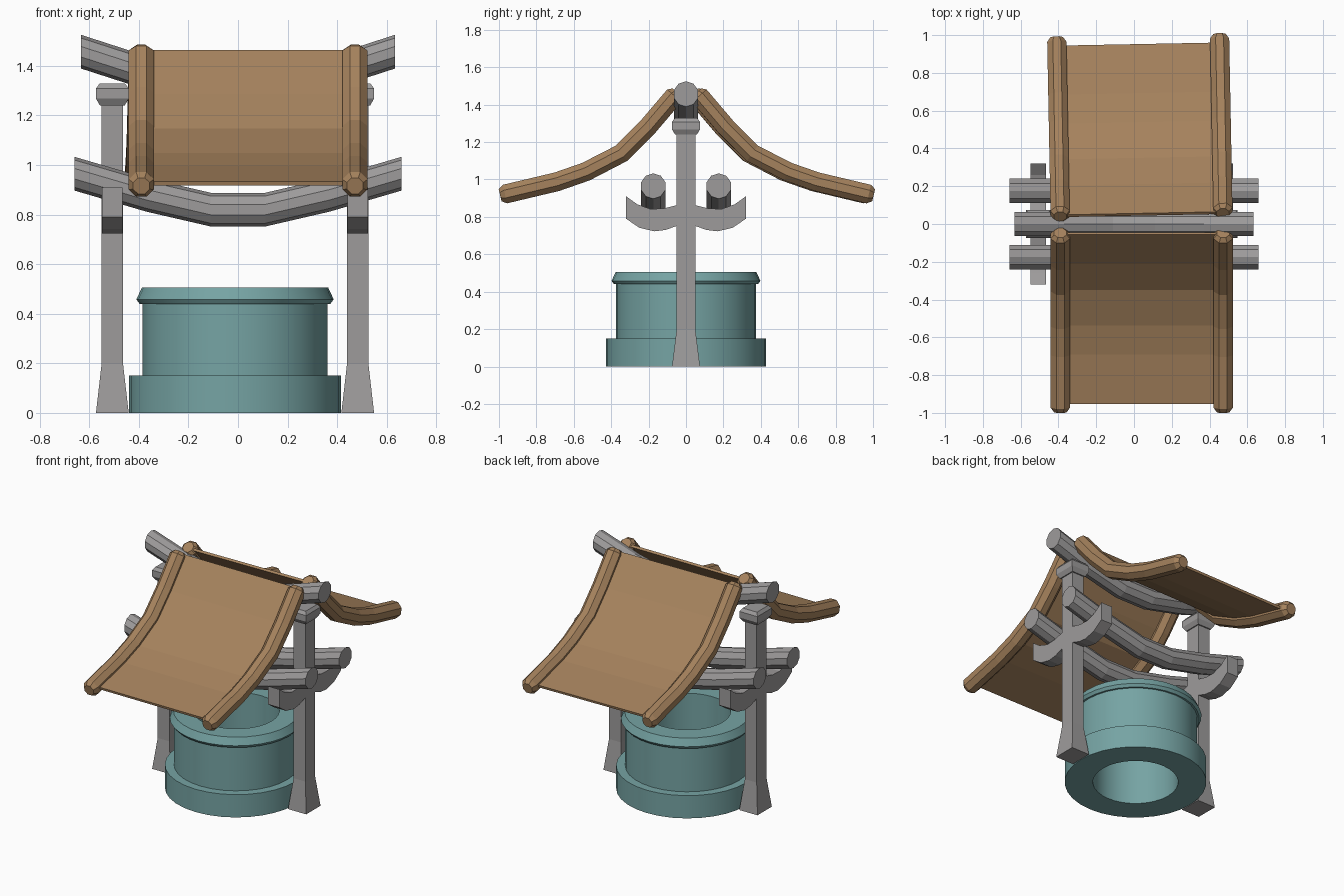
import bpy, bmesh, math
from mathutils import Vector, Matrix

cube = bpy.data.objects.get("Cube")
if cube:
    bpy.data.objects.remove(cube)


def make_material(name, rgb):
    m = bpy.data.materials.new(name)
    m.use_nodes = True
    m.diffuse_color = (*rgb, 1)
    m.node_tree.nodes["Principled BSDF"].inputs["Base Color"].default_value = (*rgb, 1)
    return m


STONE = make_material("teal stone", (0.18, 0.37, 0.37))
TIMBER = make_material("grey timber", (0.34, 0.33, 0.33))
THATCH = make_material("brown roof", (0.38, 0.225, 0.11))


def finish(bm, name, mat):
    bmesh.ops.recalc_face_normals(bm, faces=bm.faces)
    mesh = bpy.data.meshes.new(name)
    bm.to_mesh(mesh)
    bm.free()
    mesh.materials.append(mat)
    ob = bpy.data.objects.new(name, mesh)
    bpy.context.collection.objects.link(ob)
    return ob


def loft(name, rings, mat, closed=False):
    """Skin a row of point rings, capping the ends unless the row is closed."""
    bm = bmesh.new()
    vs = [[bm.verts.new(p) for p in ring] for ring in rings]
    n = len(vs[0])
    pairs = list(zip(vs, vs[1:])) + ([(vs[-1], vs[0])] if closed else [])
    for a, b in pairs:
        for i in range(n):
            j = (i + 1) % n
            bm.faces.new((a[i], a[j], b[j], b[i]))
    if not closed:
        bm.faces.new(vs[0])
        bm.faces.new(vs[-1])
    return finish(bm, name, mat)


def angles(n, offset=0.0):
    return [2 * math.pi * (i + offset) / n for i in range(n)]


# Round stone well, open through the middle
profile = [(0.257, 0), (0.427, 0), (0.427, 0.15), (0.373, 0.15), (0.373, 0.44),
           (0.385, 0.44), (0.398, 0.458), (0.376, 0.505), (0.257, 0.505)]
well = loft("well_wall", [[(r * math.cos(a) - 0.012, r * math.sin(a), z)
                           for a in angles(32)] for r, z in profile], STONE, True)
bpy.context.view_layer.objects.active = well
well.select_set(True)
bpy.ops.object.shade_smooth_by_angle(angle=math.radians(25))


# Posts with flared feet, chamfered caps and curved brackets
def square_stack(name, x, sections):
    corners = [(-1, -1), (1, -1), (1, 1), (-1, 1)]
    return loft(name, [[(x + sx * hx, sy * hy, z) for sx, sy in corners]
                       for z, hx, hy in sections], TIMBER)


half_bracket = [(0.04, 0.865), (0.12, 0.845), (0.19, 0.842), (0.26, 0.867), (0.32, 0.91),
                (0.32, 0.79), (0.25, 0.742), (0.17, 0.723), (0.11, 0.73), (0.04, 0.755)]
for side, x in (("right", -0.507), ("left", 0.483)):
    square_stack(side + "_post", x, [(0, 0.066, 0.075), (0.2, 0.043, 0.05),
                                     (1.25, 0.043, 0.05)])
    square_stack(side + "_post_cap", x, [(1.24, 0.05, 0.058), (1.268, 0.066, 0.075),
                                         (1.308, 0.066, 0.075), (1.328, 0.052, 0.06)])
    for end, sy in (("front", -1), ("back", 1)):
        loft(f"{side}_{end}_bracket", [[(x + dx, sy * y, z) for y, z in half_bracket]
                                       for dx in (-0.042, 0.042)], TIMBER)


# Sagging round beams
def beam(name, y, z, half_length):
    sag = [(0.11, 0), (0.37, 0.06), (half_length, 0.145)]
    path = [(-x, h) for x, h in reversed(sag)] + sag
    r = 0.068
    loft(name, [[(x, y + r * math.cos(a), z + h + r * math.sin(a))
                 for a in angles(10, 0.5)] for x, h in path], TIMBER)


beam("front_cross_beam", -0.175, 0.82, 0.66)
beam("back_cross_beam", 0.175, 0.82, 0.66)
beam("ridge_beam", 0, 1.312, 0.633)


# Curved roof: a thin sheet between two edge poles on each slope
curve = [(0.968, 0.922), (0.69, 0.988), (0.535, 1.042), (0.345, 1.14),
         (0.205, 1.28), (0.062, 1.448)]


def frames(path):
    """Each path point with its upward normal in the slope plane."""
    out = []
    for i, p in enumerate(path):
        t = (Vector(path[min(i + 1, len(path) - 1)])
             - Vector(path[max(i - 1, 0)])).normalized()
        out.append((Vector(p), Vector((t.y, -t.x))))
    return out


def pole(name, x, sy, turn):
    path = [(0.994, 0.916)] + curve + [(0.047, 1.465)]
    rings = []
    for i, (p, n) in enumerate(frames(path)):
        r = 0.036 if i in (0, len(path) - 1) else 0.055
        rings.append([turn @ Vector((x + r * math.cos(a), sy * (p.x + n.x * r * math.sin(a)),
                                     p.y + n.y * r * math.sin(a)))
                      for a in angles(8, 0.5)])
    loft(name, rings, THATCH)


def sheet(name, sy, turn):
    path = [(0.95, 0.926)] + curve[1:-1] + [(0.05, 1.458)]
    t = 0.008
    rings = []
    for p, n in frames(path):
        lo, hi = p - n * t, p + n * t
        rings.append([turn @ Vector((x, sy * q.x, q.y))
                      for x, q in ((-0.37, lo), (0.45, lo), (0.45, hi), (-0.37, hi))])
    loft(name, rings, THATCH)


for end, sy, degrees in (("front", -1, 0), ("back", 1, 1.1)):
    turn = Matrix.Rotation(math.radians(degrees), 3, "Z")
    sheet(end + "_roof_sheet", sy, turn)
    pole(end + "_roof_right_pole", -0.39, sy, turn)
    pole(end + "_roof_left_pole", 0.472, sy, turn)
